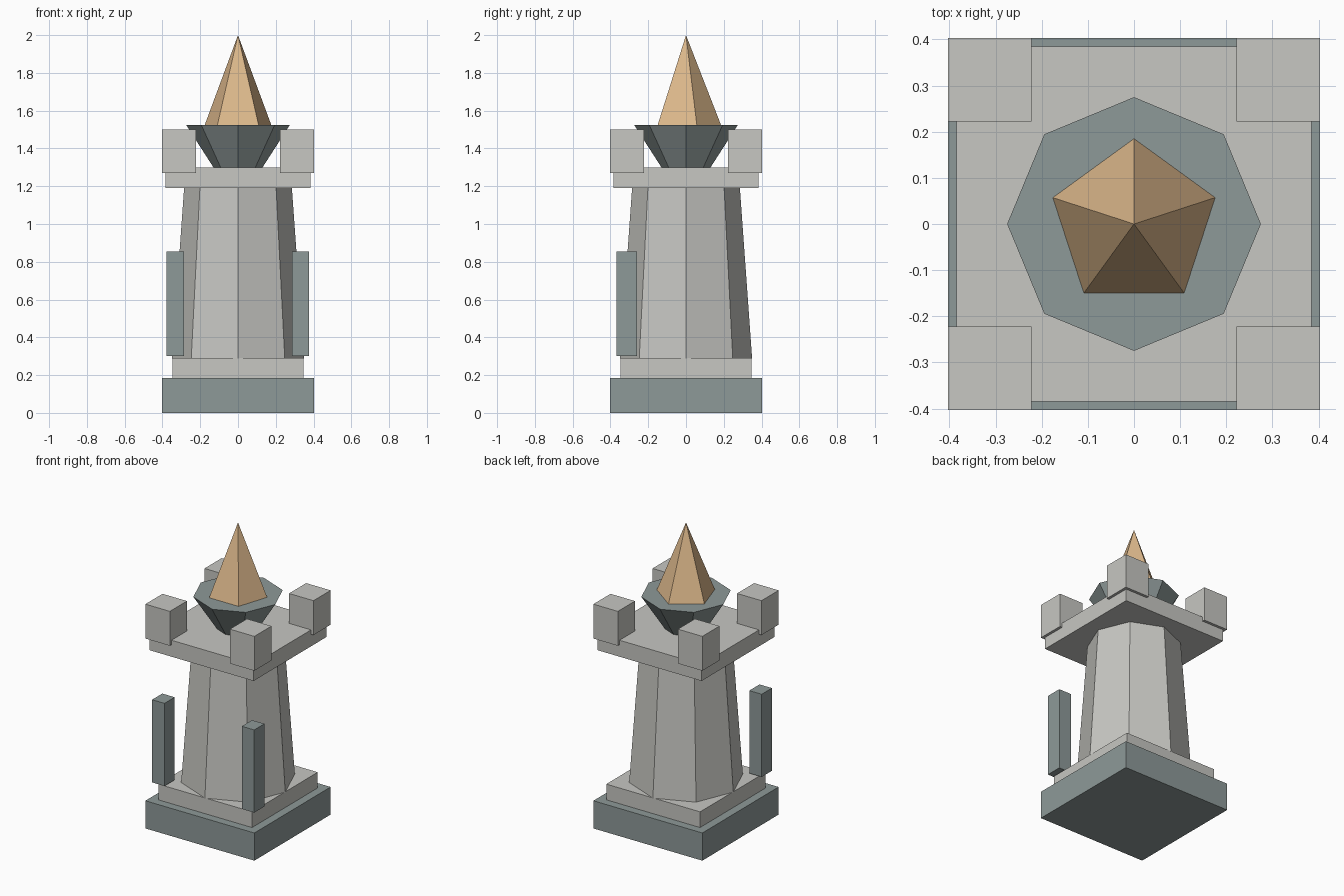
import bpy
import bmesh
from math import sin, cos, tau

cube = bpy.data.objects.get("Cube")
if cube:
    bpy.data.objects.remove(cube, do_unlink=True)


def material(name, rgb):
    mat = bpy.data.materials.new(name)
    mat.use_nodes = True
    color = (*rgb, 1)
    mat.diffuse_color = color
    mat.node_tree.nodes["Principled BSDF"].inputs["Base Color"].default_value = color
    return mat


stone = material("pale stone", (0.57, 0.57, 0.54))
slate = material("slate", (0.27, 0.32, 0.315))
flame_tan = material("flame tan", (0.72, 0.48, 0.26))


def finish(name, bm, mat):
    bmesh.ops.recalc_face_normals(bm, faces=bm.faces)
    mesh = bpy.data.meshes.new(name)
    bm.to_mesh(mesh)
    bm.free()
    mesh.materials.append(mat)
    obj = bpy.data.objects.new(name, mesh)
    bpy.context.collection.objects.link(obj)
    return obj


def box(name, center, size, mat):
    bm = bmesh.new()
    bmesh.ops.create_cube(bm, size=1)
    bmesh.ops.scale(bm, vec=size, verts=bm.verts)
    bmesh.ops.translate(bm, vec=center, verts=bm.verts)
    return finish(name, bm, mat)


def slab(name, half, z0, z1, mat):
    return box(name, (0, 0, (z0 + z1) / 2), (2 * half, 2 * half, z1 - z0), mat)


def frustum(name, sides, r0, r1, z0, z1, mat):
    """Tapered prism with its first corner on +y; r1 = 0 makes a point."""
    bm = bmesh.new()

    def ring(r, z):
        return [bm.verts.new((r * sin(tau * i / sides), r * cos(tau * i / sides), z))
                for i in range(sides)]

    low = ring(r0, z0)
    high = ring(r1, z1) if r1 else [bm.verts.new((0, 0, z1))]
    bm.faces.new(low)
    if r1:
        bm.faces.new(high)
    for i in range(sides):
        j = (i + 1) % sides
        top = [high[j], high[i]] if r1 else high
        bm.faces.new([low[i], low[j], *top])
    return finish(name, bm, mat)


# Stepped foot, tapering shaft and top platform
slab("base", 0.403, 0, 0.185, slate)
slab("base_step", 0.347, 0.185, 0.29, stone)
frustum("shaft", 8, 0.35, 0.285, 0.288, 1.195, stone)
slab("platform", 0.385, 1.19, 1.3, stone)

# Corner blocks on the platform
for side_x, x in (("left", 0.3125), ("right", -0.3125)):
    for side_y, y in (("front", -0.3125), ("back", 0.3125)):
        box(f"corner_block_{side_y}_{side_x}", (x, y, 1.385),
            (0.181, 0.181, 0.23), stone)

# Free-standing posts at the two front corners
for side, x in (("left", 0.331), ("right", -0.333)):
    box(f"front_post_{side}", (x, -0.313, 0.577), (0.092, 0.108, 0.553), slate)

# Fire bowl and faceted flame
frustum("bowl", 8, 0.13, 0.275, 1.3, 1.525, slate)
frustum("flame", 5, 0.185, 0, 1.525, 2, flame_tan)
